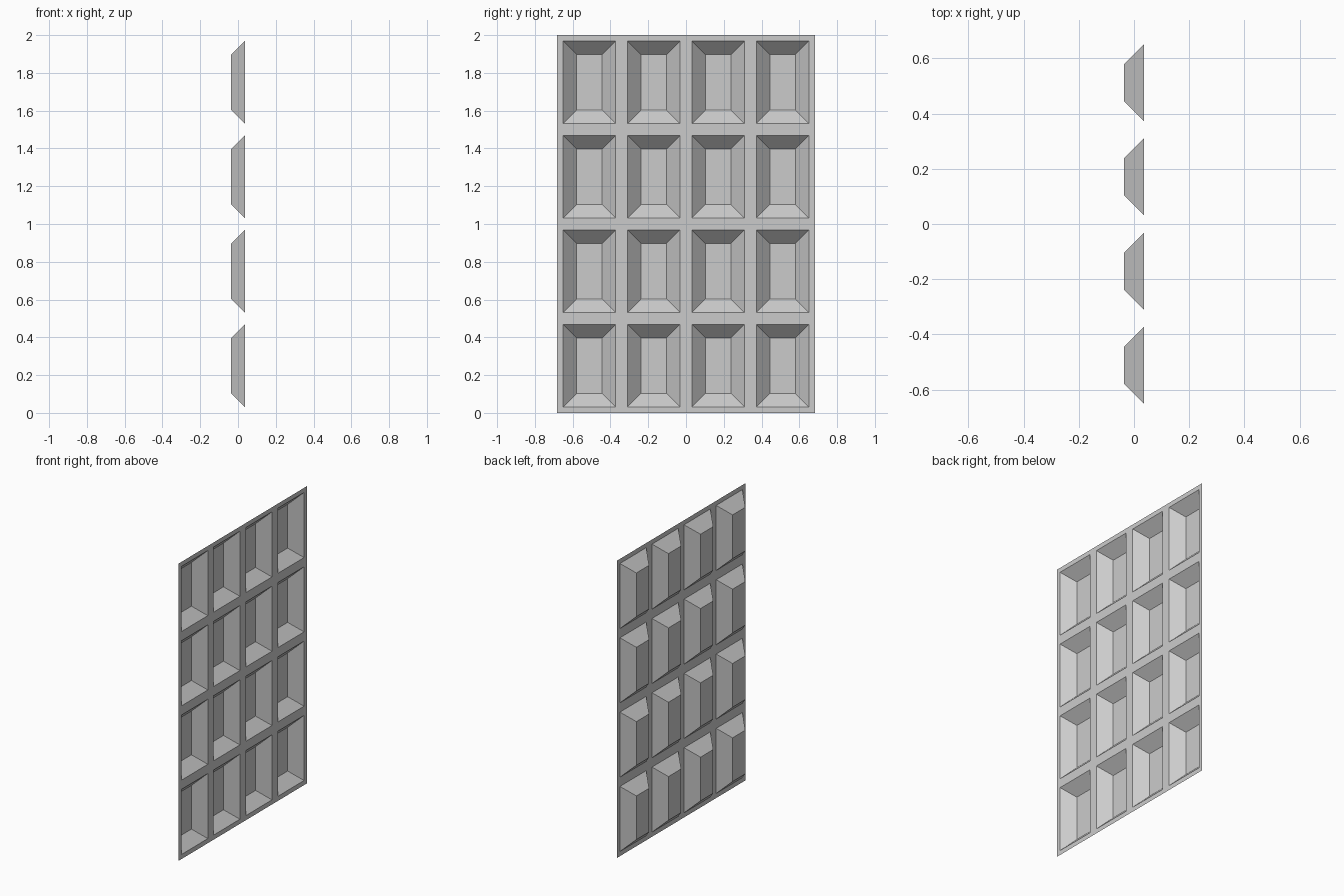
import bpy, bmesh
from mathutils import Matrix

cube = bpy.data.objects.get("Cube")
if cube:
    bpy.data.objects.remove(cube, do_unlink=True)

HALF_WIDTH, HEIGHT, DEPTH, MARGIN = 0.682, 2.0, 0.072, 0.031

# Single grey finish
grey = bpy.data.materials.new("light_grey")
grey.use_nodes = True
grey.diffuse_color = (0.6, 0.6, 0.6, 1)
grey.node_tree.nodes["Principled BSDF"].inputs["Base Color"].default_value = (0.6, 0.6, 0.6, 1)

# Upright sheet divided into four by four cells, facing +x
bm = bmesh.new()
upright = Matrix(((0, 0, 1, DEPTH / 2),
                  (HALF_WIDTH, 0, 0, 0),
                  (0, HEIGHT / 2, 0, HEIGHT / 2),
                  (0, 0, 0, 1)))
bmesh.ops.create_grid(bm, x_segments=4, y_segments=4, size=1)
bm.transform(upright)
bm.normal_update()
cells = bm.faces[:]

# Flat frame bars around each cell
bmesh.ops.inset_individual(bm, faces=cells, thickness=MARGIN, use_even_offset=True)

# Sloped walls down to each recessed panel
bmesh.ops.inset_individual(bm, faces=cells, thickness=DEPTH, use_even_offset=True)
for cell in cells:
    for vert in cell.verts:
        vert.co.x = -DEPTH / 2
bm.normal_update()

mesh = bpy.data.meshes.new("coffered_panel")
bm.to_mesh(mesh)
bm.free()
mesh.materials.append(grey)
panel = bpy.data.objects.new("coffered_panel", mesh)
bpy.context.collection.objects.link(panel)
